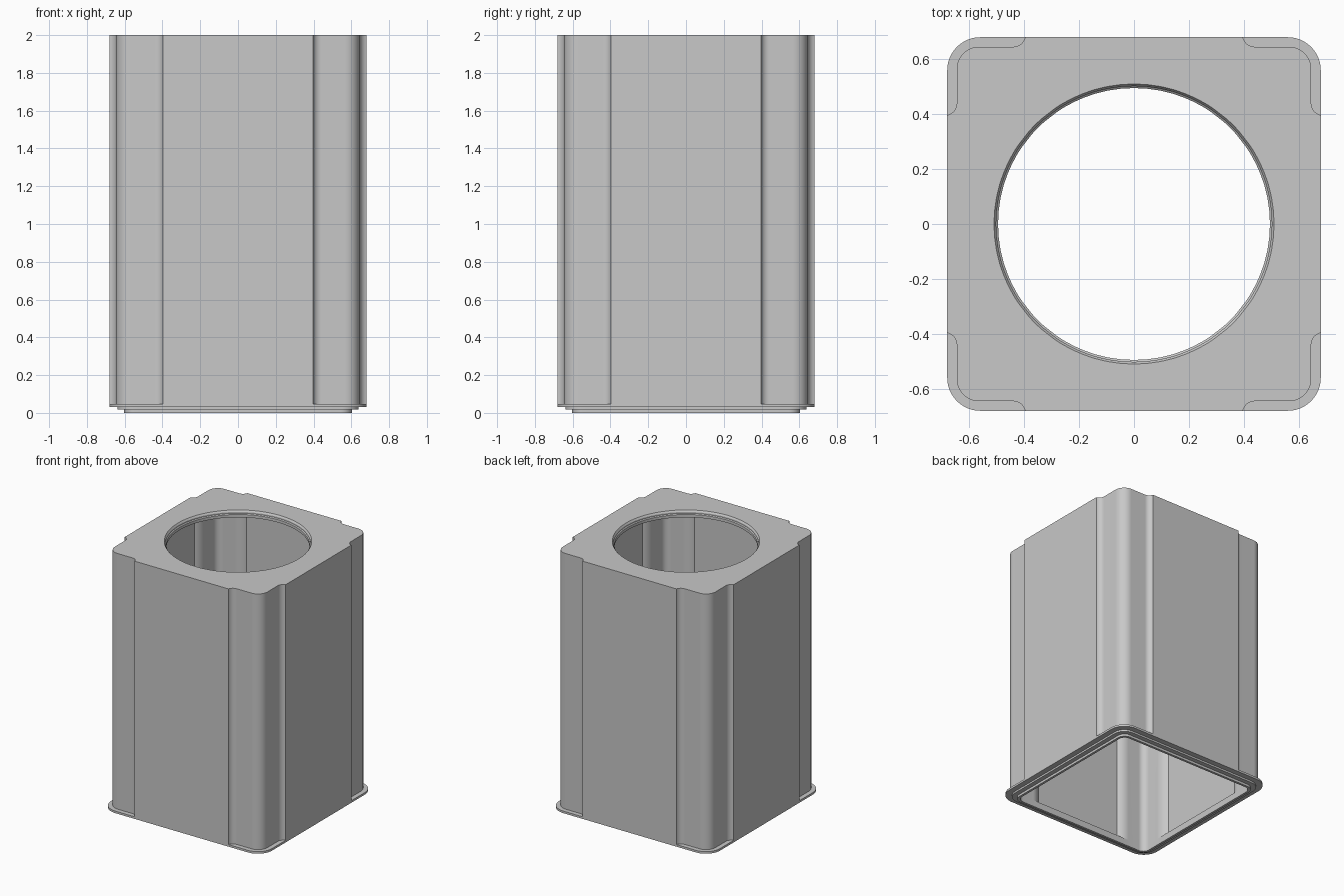
import bpy
import bmesh
from math import sin, cos, acos, pi, radians
from mathutils import Matrix, Vector

if "Cube" in bpy.data.objects:
    bpy.data.objects.remove(bpy.data.objects["Cube"], do_unlink=True)

grey = bpy.data.materials.new("plain grey")
colour = (0.58, 0.58, 0.58, 1)
grey.diffuse_color = colour
grey.use_nodes = True
grey.node_tree.nodes["Principled BSDF"].inputs["Base Color"].default_value = colour

STEP = 0.035       # how far the side panels stand out from the corners
EDGE = 0.44        # where the fillet beside each panel ends
WALL = 0.06        # wall thickness
FILLET = 0.045     # fillet radius outside; the inside one is larger by WALL


def outline(half, radius, fillet=FILLET, raised=False):
    """Rounded square of the given half width at its corners, with or without raised panels."""
    start = acos(1 - STEP / fillet)
    arc = [start * (1 - i / 7) for i in range(8)]
    ease = [(EDGE - fillet * sin(a), half + raised * fillet * (1 - cos(a))) for a in arc]
    panel, top = ease[0]
    side = [(top, -panel + 2 * panel * i / 12) for i in range(12)]
    side += [(d, t) for t, d in ease]
    c = half - radius
    for i in range(13):
        a = pi / 2 * i / 12
        side.append((c + radius * cos(a), c + radius * sin(a)))
    side += ease[:0:-1]     # the next side begins at the last point
    return [Matrix.Rotation(k * pi / 2, 2) @ Vector(p) for k in range(4) for p in side]


body = outline(0.645, 0.08, raised=True)
flange = outline(0.68, 0.12)
ledge = outline(0.638, 0.09)
lip = outline(0.603, 0.06)
mouth = outline(0.645 - WALL, 0.05, FILLET + WALL)
cavity = outline(0.645 - WALL, 0.05, FILLET + WALL, raised=True)


def circle(radius):
    return [p.normalized() * radius for p in body]


# Sections from the hole edge, down the outside, under the base and up inside
sections = [
    (circle(0.51), 2.0),
    (body, 2.0),
    (body, 0.048),
    (flange, 0.048),
    (flange, 0.032),
    (ledge, 0.032),
    (ledge, 0.018),
    (lip, 0.018),
    (lip, 0.0),
    (mouth, 0.0),
    (mouth, 0.05),
    (cavity, 0.05),
    (cavity, 1.95),
    (circle(0.495), 1.95),
    (circle(0.495), 1.972),
    (circle(0.502), 1.978),
    (circle(0.502), 1.988),
]

bm = bmesh.new()
rings = [[bm.verts.new((p.x, p.y, z)) for p in pts] for pts, z in sections]
for a, b in zip(rings, rings[1:] + rings[:1]):
    n = len(a)
    for i in range(n):
        j = (i + 1) % n
        bm.faces.new((a[i], a[j], b[j], b[i]))
bmesh.ops.remove_doubles(bm, verts=bm.verts, dist=0.00001)
bmesh.ops.recalc_face_normals(bm, faces=bm.faces)

mesh = bpy.data.meshes.new("canister_body")
bm.to_mesh(mesh)
bm.free()
mesh.materials.append(grey)
obj = bpy.data.objects.new("canister_body", mesh)
bpy.context.scene.collection.objects.link(obj)

bpy.ops.object.select_all(action="DESELECT")
obj.select_set(True)
bpy.context.view_layer.objects.active = obj
bpy.ops.object.shade_smooth_by_angle(angle=radians(30))
